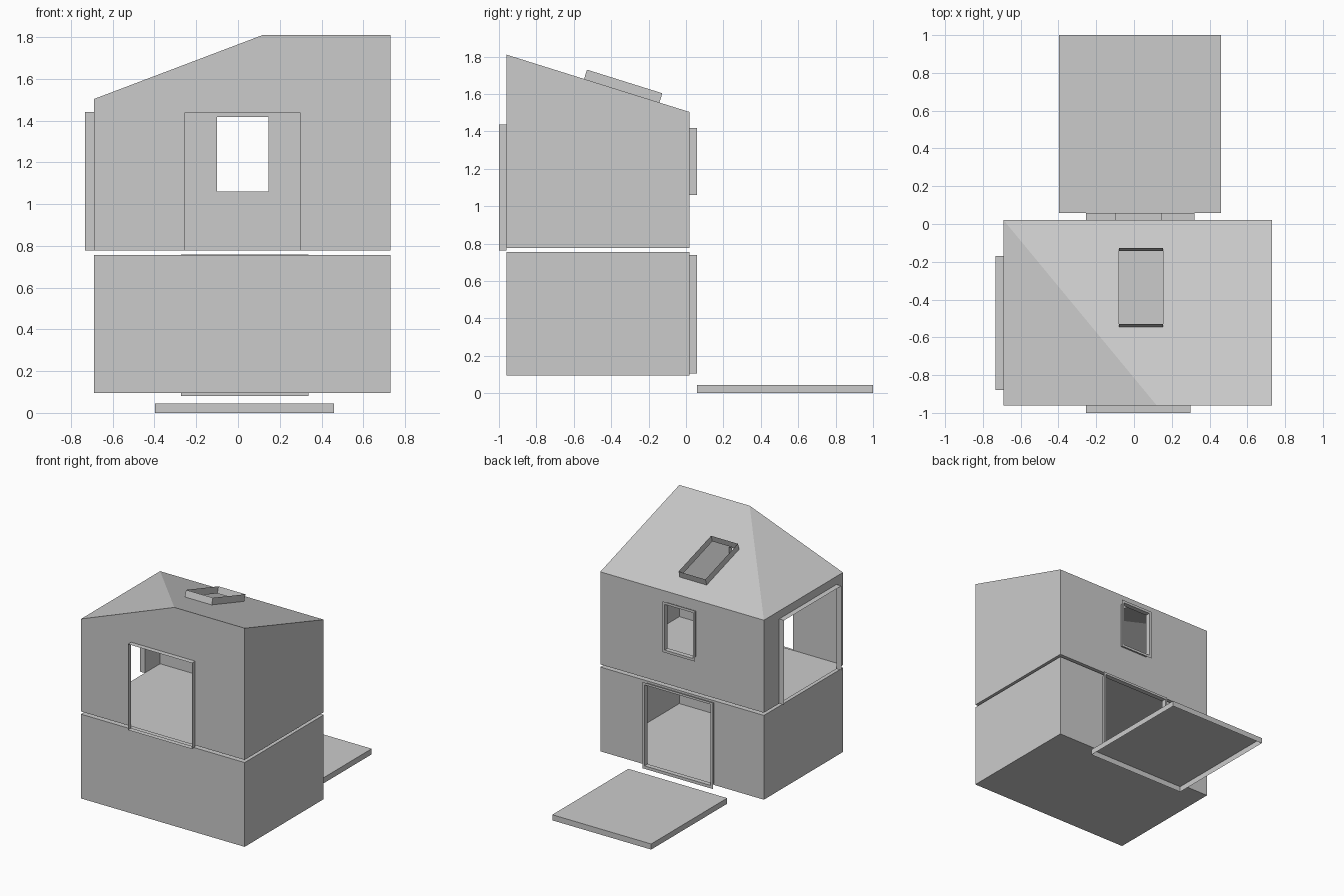
import bpy, bmesh
from mathutils import Vector

if "Cube" in bpy.data.objects:
    bpy.data.objects.remove(bpy.data.objects["Cube"])

X0, X1, Y0, Y1 = -0.69, 0.73, -0.96, 0.02      # plan of both storeys
ZB, ZT = 0.095, 0.756                           # lower storey
UB, EAVE, RIDGE, HIPX = 0.777, 1.503, 1.81, 0.12  # upper storey and roof


def add_panel(bm, outer, hole=None):
    """Flat panel from an outline, optionally with one hole."""
    vs = [bm.verts.new(p) for p in outer]
    if hole is None:
        bm.faces.new(vs)
        return
    edges = []
    for loop in (vs, [bm.verts.new(p) for p in hole]):
        edges += [bm.edges.new((loop[i - 1], loop[i])) for i in range(len(loop))]
    a, b, c = (Vector(p) for p in outer[:3])
    bmesh.ops.triangle_fill(bm, edges=edges, use_beauty=True, use_dissolve=False,
                            normal=(b - a).cross(c - b).normalized())


def make(name, panels):
    bm = bmesh.new()
    for p in panels:
        add_panel(bm, *p)
    bmesh.ops.remove_doubles(bm, verts=bm.verts, dist=0.0005)
    bmesh.ops.recalc_face_normals(bm, faces=bm.faces)
    me = bpy.data.meshes.new(name)
    bm.to_mesh(me)
    bm.free()
    ob = bpy.data.objects.new(name, me)
    bpy.context.collection.objects.link(ob)
    return ob


def rect_y(x0, x1, z0, z1, y):
    return [(x0, y, z0), (x1, y, z0), (x1, y, z1), (x0, y, z1)]


def rect_x(y0, y1, z0, z1, x):
    return [(x, y0, z0), (x, y1, z0), (x, y1, z1), (x, y0, z1)]


def rect_z(x0, x1, y0, y1, z):
    return [(x0, y0, z), (x1, y0, z), (x1, y1, z), (x0, y1, z)]


def sleeve(loop, offset, closed=True):
    """Thin sides standing on an outline."""
    d = Vector(offset)
    pts = [Vector(p) for p in loop]
    pairs = list(zip(pts, pts[1:] + pts[:1]))
    if not closed:
        pairs = pairs[1:]                       # leave out the sill
    return [([a, b, b + d, a + d],) for a, b in pairs]


def roof_z(y):
    return RIDGE + (EAVE - RIDGE) * (y - Y0) / (Y1 - Y0)


# opening outlines
back_door = rect_y(-0.255, 0.32, 0.105, 0.74, Y1)
window = rect_y(-0.10, 0.145, 1.06, 1.418, Y1)
front_door = rect_y(-0.255, 0.30, 0.763, 1.437, Y0)
side_door = rect_x(-0.88, -0.17, UB, 1.44, X0)
skylight = [(x, y, roof_z(y)) for x, y in
            ((-0.08, -0.545), (0.153, -0.545), (0.153, -0.142), (-0.08, -0.142))]

# lower storey
make("lower_storey", [
    (rect_z(X0, X1, Y0, Y1, ZB),), (rect_z(X0, X1, Y0, Y1, ZT),),
    (rect_x(Y0, Y1, ZB, ZT, X0),), (rect_x(Y0, Y1, ZB, ZT, X1),),
    (rect_y(X0, X1, ZB, ZT, Y0),), (rect_y(X0, X1, ZB, ZT, Y1), back_door)])

# upper storey: front and left walls are open down to the floor
make("upper_storey", [
    (rect_z(X0, X1, Y0, Y1, UB),),
    ([(X0, Y0, UB), (-0.255, Y0, UB), (-0.255, Y0, 1.437), (0.30, Y0, 1.437), (0.30, Y0, UB),
      (X1, Y0, UB), (X1, Y0, RIDGE), (HIPX, Y0, RIDGE), (X0, Y0, EAVE)],),
    ([(X0, Y0, UB), (X0, -0.88, UB), (X0, -0.88, 1.44), (X0, -0.17, 1.44), (X0, -0.17, UB),
      (X0, Y1, UB), (X0, Y1, EAVE), (X0, Y0, EAVE)],),
    ([(X1, Y0, UB), (X1, Y1, UB), (X1, Y1, EAVE), (X1, Y0, RIDGE)],),
    (rect_y(X0, X1, UB, EAVE, Y1), window),
    # roof slopes
    ([(X0, Y0, EAVE), (HIPX, Y0, RIDGE), (X0, Y1, EAVE)],),
    ([(HIPX, Y0, RIDGE), (X1, Y0, RIDGE), (X1, Y1, EAVE), (X0, Y1, EAVE)], skylight)])

# frames round the openings
E = 0.058
make("back_door_frame", sleeve(back_door, (0, E - Y1, 0)) + [
    (rect_y(-0.273, 0.337, 0.082, 0.758, E), rect_y(-0.255, 0.32, 0.105, 0.74, E))])
make("window_frame", sleeve(window, (0, E - Y1, 0)) + [
    (rect_y(-0.12, 0.165, 1.04, 1.438, E), rect_y(-0.10, 0.145, 1.06, 1.418, E))])
make("front_door_frame", sleeve(front_door, (0, -0.04, 0)))
make("side_door_frame", sleeve(side_door, (-0.042, 0, 0), closed=False))
normal = Vector((0, RIDGE - EAVE, Y1 - Y0)).normalized()
make("skylight_frame", sleeve(skylight, normal * 0.052))

# terrace slab, open underneath
slab = rect_z(-0.398, 0.46, 0.058, 1.0, 0.0)
make("terrace", sleeve(slab, (0, 0, 0.044)) + [(rect_z(-0.398, 0.46, 0.058, 1.0, 0.044),)])
